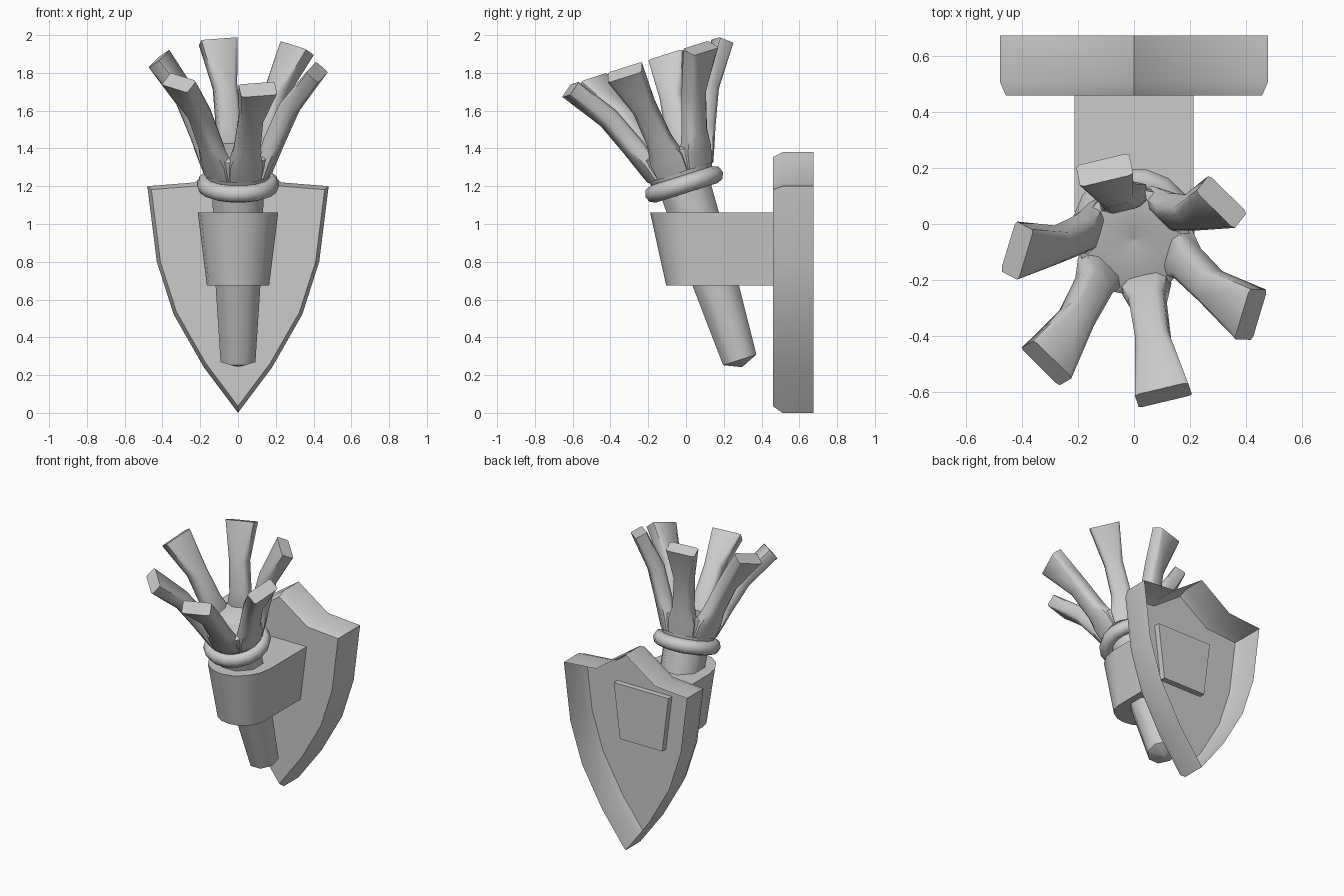
import bpy, bmesh, math
from mathutils import Vector, Matrix

if "Cube" in bpy.data.objects:
    bpy.data.objects.remove(bpy.data.objects["Cube"])

# Torch axis: leans forward, origin at the collar
U = Vector((0, -0.302, 0.953)).normalized()
V = Vector((0, U.z, -U.y))
X = Vector((1, 0, 0))
T = Vector((0, -0.01, 1.21))


def tp(x, t, s):
    return T + X * x + V * t + U * s


def loft(name, rings, cap_start=True, cap_end=True, loop=False, angle=40):
    bm = bmesh.new()
    vr = [[bm.verts.new(p) for p in r] for r in rings]
    pairs = list(zip(vr, vr[1:])) + ([(vr[-1], vr[0])] if loop else [])
    for a, b in pairs:
        n = len(a)
        for i in range(n):
            j = (i + 1) % n
            bm.faces.new((a[i], a[j], b[j], b[i]))
    if cap_start and not loop:
        bm.faces.new(vr[0][::-1])
    if cap_end and not loop:
        bm.faces.new(vr[-1])
    bmesh.ops.remove_doubles(bm, verts=bm.verts, dist=1e-4)
    bmesh.ops.recalc_face_normals(bm, faces=bm.faces)
    me = bpy.data.meshes.new(name)
    bm.to_mesh(me)
    bm.free()
    ob = bpy.data.objects.new(name, me)
    bpy.context.collection.objects.link(ob)
    bpy.ops.object.select_all(action='DESELECT')
    ob.select_set(True)
    bpy.context.view_layer.objects.active = ob
    bpy.ops.object.shade_smooth_by_angle(angle=math.radians(angle))
    return ob


def revolve(name, profile, n, loop=False, angle=40):
    rings = []
    for r, s in profile:
        r = max(r, 0.001)
        rings.append([tp(r * math.cos(2 * math.pi * (i + .5) / n),
                         r * math.sin(2 * math.pi * (i + .5) / n), s) for i in range(n)])
    return loft(name, rings, loop=loop, angle=angle)


# Shield: open-backed shell with a bevelled front rim
half = [(0.23, 1.22), (0.48, 1.2), (0.43, 0.8), (0.34, 0.52), (0.18, 0.24)]
outline = [(0, 1.38)] + half + [(0, 0)] + [(-x, z) for x, z in half[::-1]]


def shield_ring(y, k):
    return [Vector((x * k, y, 0.8 + (z - 0.8) * k)) for x, z in outline]


loft("wall_shield", [shield_ring(0.675, 1), shield_ring(0.51, 1), shield_ring(0.46, 0.955)],
     cap_start=False, angle=45)


# Bracket: round-nosed arm tapering downwards
def arm_ring(z, hx, front, y0=0.05, n=8):
    pts = [Vector((hx, 0.5, z))]
    for i in range(n + 1):
        a = math.pi * i / n
        pts.append(Vector((hx * math.cos(a), y0 - (y0 - front) * math.sin(a), z)))
    return pts + [Vector((-hx, 0.5, z))]


loft("bracket_arm", [arm_ring(0.675, 0.165, -0.105), arm_ring(1.06, 0.213, -0.19)])

# Handle, collar and cup
revolve("torch_handle", [(0, -1.015), (0.1, -0.975), (0.128, -0.55), (0.15, 0.03)], 8, angle=50)
revolve("collar_ring", [(0.175 + 0.045 * math.cos(math.pi * i / 4),
                         0.047 * math.sin(math.pi * i / 4)) for i in range(8)],
        16, loop=True, angle=60)
revolve("torch_cup", [(0.155, 0.0), (0.17, 0.05), (0.195, 0.14), (0.2, 0.18),
                      (0.165, 0.2), (0, 0.15)], 18, angle=60)

# Prongs: path radius, path height, half width, half depth, bend angle
path = [(0.145, 0.07, 0.085, 0.03, 12), (0.165, 0.16, 0.09, 0.045, 15),
        (0.2, 0.26, 0.064, 0.052, 22), (0.285, 0.455, 0.06, 0.052, 32),
        (0.435, 0.66, 0.098, 0.042, 38)]
for k in range(6):
    ang = math.radians(104 + 60 * k)
    rad = X * math.cos(ang) + V * math.sin(ang)
    tan = -X * math.sin(ang) + V * math.cos(ang)
    rings = []
    for r, s, w, h, b in path:
        b = math.radians(b)
        out = rad * math.cos(b) - U * math.sin(b)
        c = T + rad * r + U * s
        f = 0.62 if s < 0.6 else 0.85
        sec = [(1, -f), (1, f), (f, 1), (-f, 1), (-1, f), (-1, -f), (-f, -1), (f, -1)]
        rings.append([c + tan * (w * a) + out * (h * d) for a, d in sec])
    loft("prong_%d" % (k + 1), rings, angle=55)
